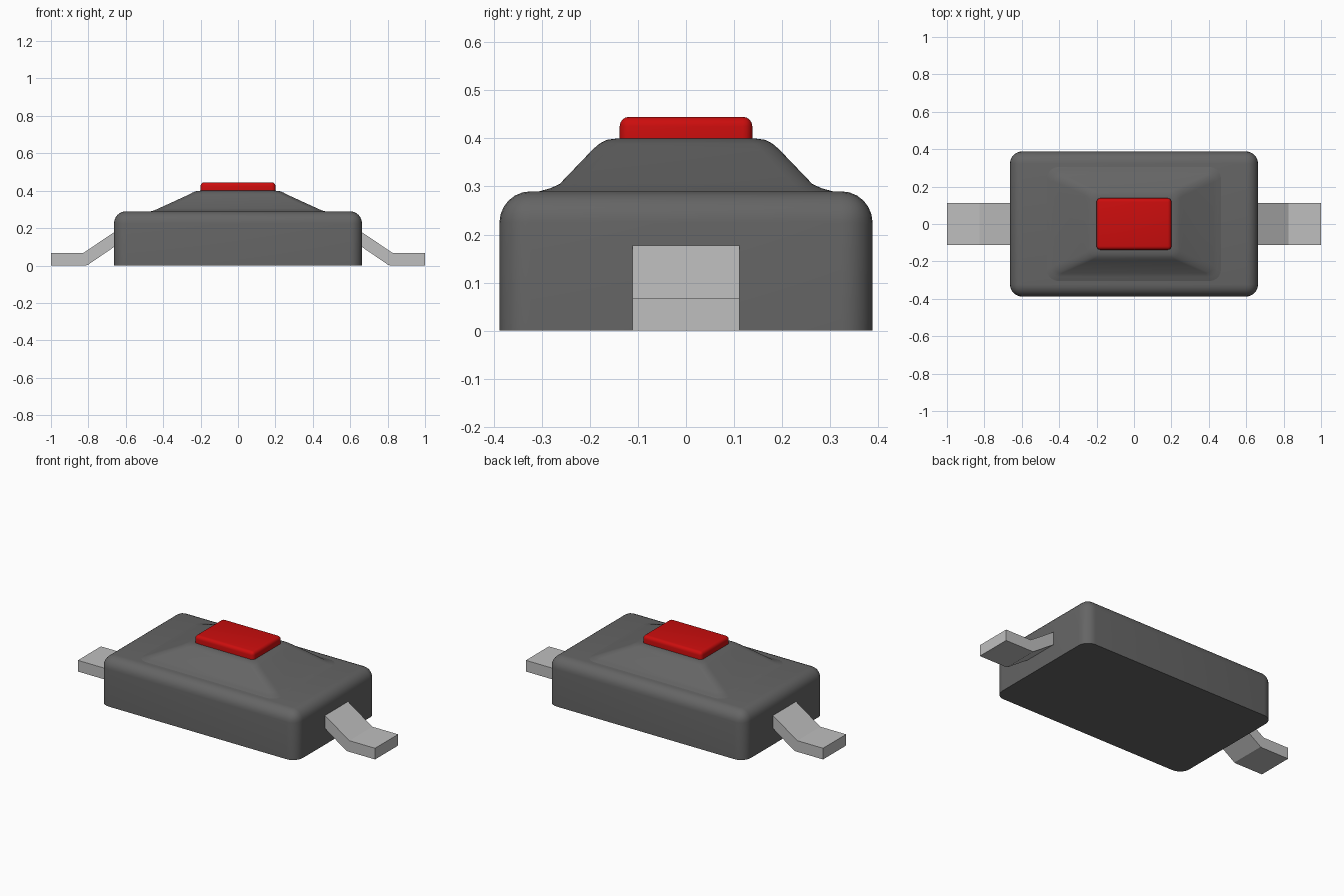
import bpy, bmesh, math

cube = bpy.data.objects.get("Cube")
if cube:
    bpy.data.objects.remove(cube, do_unlink=True)


def material(name, rgb):
    mat = bpy.data.materials.new(name)
    mat.use_nodes = True
    color = (*rgb, 1.0)
    mat.diffuse_color = color
    mat.node_tree.nodes["Principled BSDF"].inputs["Base Color"].default_value = color
    return mat


def finish(bm, name, mat, angle=30):
    bmesh.ops.recalc_face_normals(bm, faces=bm.faces)
    mesh = bpy.data.meshes.new(name)
    bm.to_mesh(mesh)
    bm.free()
    obj = bpy.data.objects.new(name, mesh)
    bpy.context.collection.objects.link(obj)
    mesh.materials.append(mat)
    bpy.ops.object.select_all(action="DESELECT")
    obj.select_set(True)
    bpy.context.view_layer.objects.active = obj
    bpy.ops.object.shade_smooth_by_angle(angle=math.radians(angle))
    return obj


def rounded_box(name, half_x, half_y, z0, z1, radius, segments, mat):
    """Box with rounded sides and top but a sharp bottom rim."""
    bm = bmesh.new()
    bmesh.ops.create_cube(bm, size=2)
    for v in bm.verts:
        v.co = (v.co.x * half_x, v.co.y * half_y, z1 if v.co.z > 0 else z0)
    edges = [e for e in bm.edges if max(v.co.z for v in e.verts) > z0 + 1e-4]
    bmesh.ops.bevel(bm, geom=edges, offset=radius, segments=segments,
                    profile=0.5, affect="EDGES", clamp_overlap=True)
    return finish(bm, name, mat)


def rounded_ring(bm, half_x, half_y, z, radius, steps=5):
    verts = []
    for i, (sx, sy) in enumerate([(1, 1), (-1, 1), (-1, -1), (1, -1)]):
        for k in range(steps + 1):
            a = math.pi / 2 * (i + k / steps)
            verts.append(bm.verts.new((sx * (half_x - radius) + radius * math.cos(a),
                                       sy * (half_y - radius) + radius * math.sin(a), z)))
    return verts


def loft(name, sections, mat):
    bm = bmesh.new()
    rings = [rounded_ring(bm, *s) for s in sections]
    for low, high in zip(rings, rings[1:]):
        for i in range(len(low)):
            j = (i + 1) % len(low)
            bm.faces.new((low[i], low[j], high[j], high[i]))
    bm.faces.new(rings[0])
    bm.faces.new(rings[-1])
    return finish(bm, name, mat, 40)


def terminal(name, side, mat):
    """Bent strip swept across y."""
    profile = [(0.62, 0.128), (0.805, 0.002), (0.82, 0.0), (1.0, 0.0),
               (1.0, 0.068), (0.826, 0.068), (0.665, 0.176), (0.62, 0.206)]
    bm = bmesh.new()
    face = bm.faces.new([bm.verts.new((side * x, -0.111, z)) for x, z in profile])
    swept = bmesh.ops.extrude_face_region(bm, geom=[face])["geom"]
    bmesh.ops.translate(bm, vec=(0, 0.222, 0),
                        verts=[g for g in swept if isinstance(g, bmesh.types.BMVert)])
    return finish(bm, name, mat, 15)


dark_grey = material("dark grey plastic", (0.13, 0.13, 0.13))
red = material("red plastic", (0.60, 0.004, 0.004))
metal = material("light grey metal", (0.52, 0.52, 0.52))

# Housing with rounded rim
rounded_box("housing", 0.663, 0.388, 0.0, 0.29, 0.065, 6, dark_grey)

# Sloped collar, flaring softly at the foot and rounding over at the top
loft("sloped_collar", [
    (0.475, 0.315, 0.285, 0.06),
    (0.465, 0.305, 0.290, 0.06),
    (0.445, 0.283, 0.296, 0.05),
    (0.425, 0.263, 0.305, 0.04),
    (0.265, 0.193, 0.378, 0.04),
    (0.245, 0.180, 0.389, 0.04),
    (0.225, 0.165, 0.397, 0.04),
    (0.200, 0.143, 0.400, 0.03),
], dark_grey)

# Push button
rounded_box("button", 0.2, 0.138, 0.395, 0.445, 0.02, 4, red)

# Terminals on both ends
terminal("left_terminal", 1, metal)
terminal("right_terminal", -1, metal)
